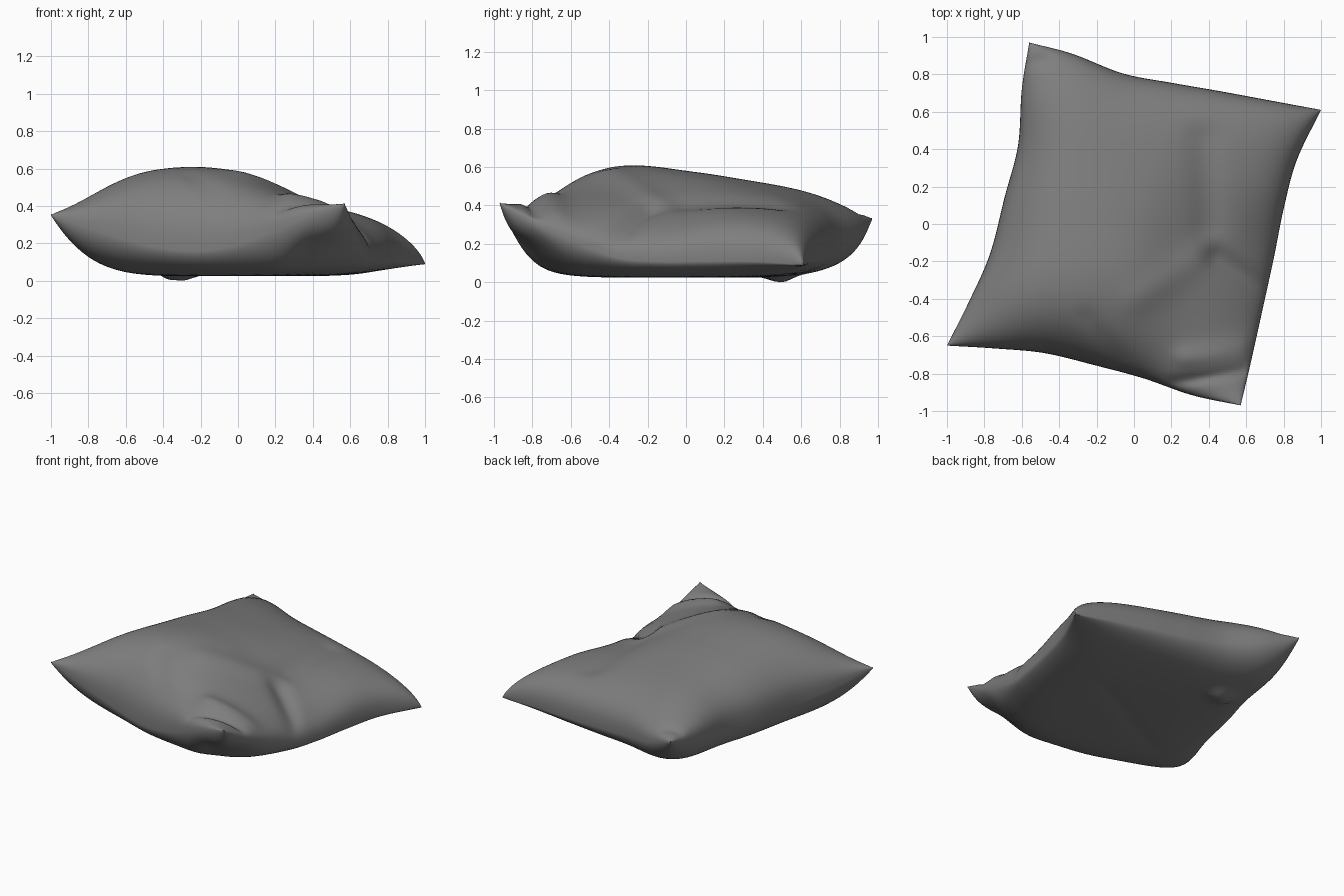
import bpy, bmesh, math
from mathutils import Vector

if "Cube" in bpy.data.objects:
    bpy.data.objects.remove(bpy.data.objects["Cube"])

# seam lines of the four edges, evenly spaced points
FRONT = [(-1, -.65, .36), (-.75, -.665, .28), (-.48, -.69, .20), (-.21, -.755, .17),
         (.05, -.825, .22), (.31, -.915, .33), (.57, -.97, .42)]
BACK = [(-.56, .97, .34), (-.33, .91, .26), (-.06, .805, .20), (.2, .755, .17),
        (.46, .71, .15), (.73, .66, .13), (1, .61, .10)]
LEFT = [(-1, -.65, .36), (-.88, -.41, .29), (-.77, -.16, .24), (-.69, .15, .22),
        (-.62, .42, .23), (-.6, .72, .28), (-.56, .97, .34)]
RIGHT = [(.57, -.97, .42), (.62, -.76, .30), (.70, -.4, .15), (.75, -.17, .12),
         (.80, .08, .12), (.87, .34, .12), (1, .61, .10)]
# height of the stuffed top, rows from front to back
TOP = [(.47, .53, .51, .48, .49),
       (.52, .61, .605, .48, .37),
       (.51, .58, .565, .43, .31),
       (.48, .525, .50, .42, .37),
       (.43, .46, .44, .41, .35)]


def spline(pts, t):
    """Catmull-Rom through evenly spaced points, t in 0..1"""
    n = len(pts) - 1
    i = min(int(t * n), n - 1)
    f = t * n - i
    b, c = pts[i], pts[i + 1]
    a = pts[i - 1] if i else b * 2 - c
    d = pts[i + 2] if i + 2 <= n else c * 2 - b
    return b + ((c - a) + ((a * 2 - b * 5 + c * 4 - d) + (b * 3 - c * 3 + d - a) * f) * f) * (f * .5)


def crease(p, a, b, width, height):
    """Fold running along the segment a-b, fading outwards"""
    a, b, q = Vector(a), Vector(b), Vector((p.x, p.y))
    t = max(0, min(1, (q - a).dot(b - a) / (b - a).length_squared))
    return height * math.exp(-((q - a.lerp(b, t)).length / width) ** 2)


def fill(u, v, au, av, power):
    """Fullness of the stuffing, 0 on the seam and 1 in the middle"""
    return ((1 - abs(u) ** au) * (1 - abs(v) ** av)) ** power


front, back, left, right = [[Vector(p) for p in e] for e in (FRONT, BACK, LEFT, RIGHT)]


def seam(s, t):
    """Surface spanned between the four seams"""
    ruled = spline(front, s).lerp(spline(back, s), t) + spline(left, t).lerp(spline(right, t), s)
    return ruled - front[0].lerp(front[-1], s).lerp(back[0].lerp(back[-1], s), t)


TOP_FOLDS = [((.70, -.36), (.44, -.18), .06, -.045),
             ((.40, 0), (.38, .45), .09, -.025),
             ((.02, -.40), (.32, -.20), .08, .015),
             ((-.25, -.5), (-.1, -.72), .05, -.012),
             ((.22, -.85), (.58, -.79), .03, -.03),
             ((.28, -.72), (.57, -.68), .06, .03),
             ((-.56, .86), (-.47, .88), .035, -.02)]
BOTTOM_FOLDS = [((-.36, .48), (-.30, .50), .07, -.037),
                ((-.4, -.3), (.3, .1), .06, .006),
                ((.40, -.86), (.60, -.80), .13, .12)]

# cushion: two stuffed panels joined at the seam
N = 72
bm = bmesh.new()
tops, bottoms = {}, {}
for j in range(N + 1):
    for i in range(N + 1):
        u = math.sin(math.pi * (i / N - .5))
        v = math.sin(math.pi * (j / N - .5))
        s, t = (u + 1) / 2, (v + 1) / 2
        p = seam(s, t)
        if i in (0, N) or j in (0, N):
            tops[i, j] = bottoms[i, j] = bm.verts.new(p)
            continue
        zt = spline([spline(list(r), s) for r in TOP], t) + sum(crease(p, *c) for c in TOP_FOLDS)
        zt = p.z + (zt - p.z) * fill(u, v, 5, 5, .36)
        zb = .036 + sum(crease(p, *c) for c in BOTTOM_FOLDS)
        zb = p.z + (zb - p.z) * fill(u, v, 4 if u < 0 else 5, 3.7 if v < 0 else 4, .52)
        tops[i, j] = bm.verts.new((p.x, p.y, max(zt, zb + .01)))
        bottoms[i, j] = bm.verts.new((p.x, p.y, zb))
for j in range(N):
    for i in range(N):
        ring = [(i, j), (i + 1, j), (i + 1, j + 1), (i, j + 1)]
        bm.faces.new([tops[k] for k in ring])
        bm.faces.new([bottoms[k] for k in reversed(ring)])

# rest the cushion on the floor
low = min(v.co.z for v in bm.verts)
for v in bm.verts:
    v.co.z -= low
bmesh.ops.recalc_face_normals(bm, faces=bm.faces)
mesh = bpy.data.meshes.new("cushion")
bm.to_mesh(mesh)
bm.free()

# dark grey cloth
cloth = bpy.data.materials.new("grey_cloth")
cloth.diffuse_color = (.21, .21, .21, 1)
cloth.use_nodes = True
cloth.node_tree.nodes["Principled BSDF"].inputs["Base Color"].default_value = cloth.diffuse_color
mesh.materials.append(cloth)
cushion = bpy.data.objects.new("cushion", mesh)
bpy.context.collection.objects.link(cushion)
bpy.context.view_layer.objects.active = cushion
cushion.select_set(True)
bpy.ops.object.shade_smooth_by_angle(angle=math.radians(50))
